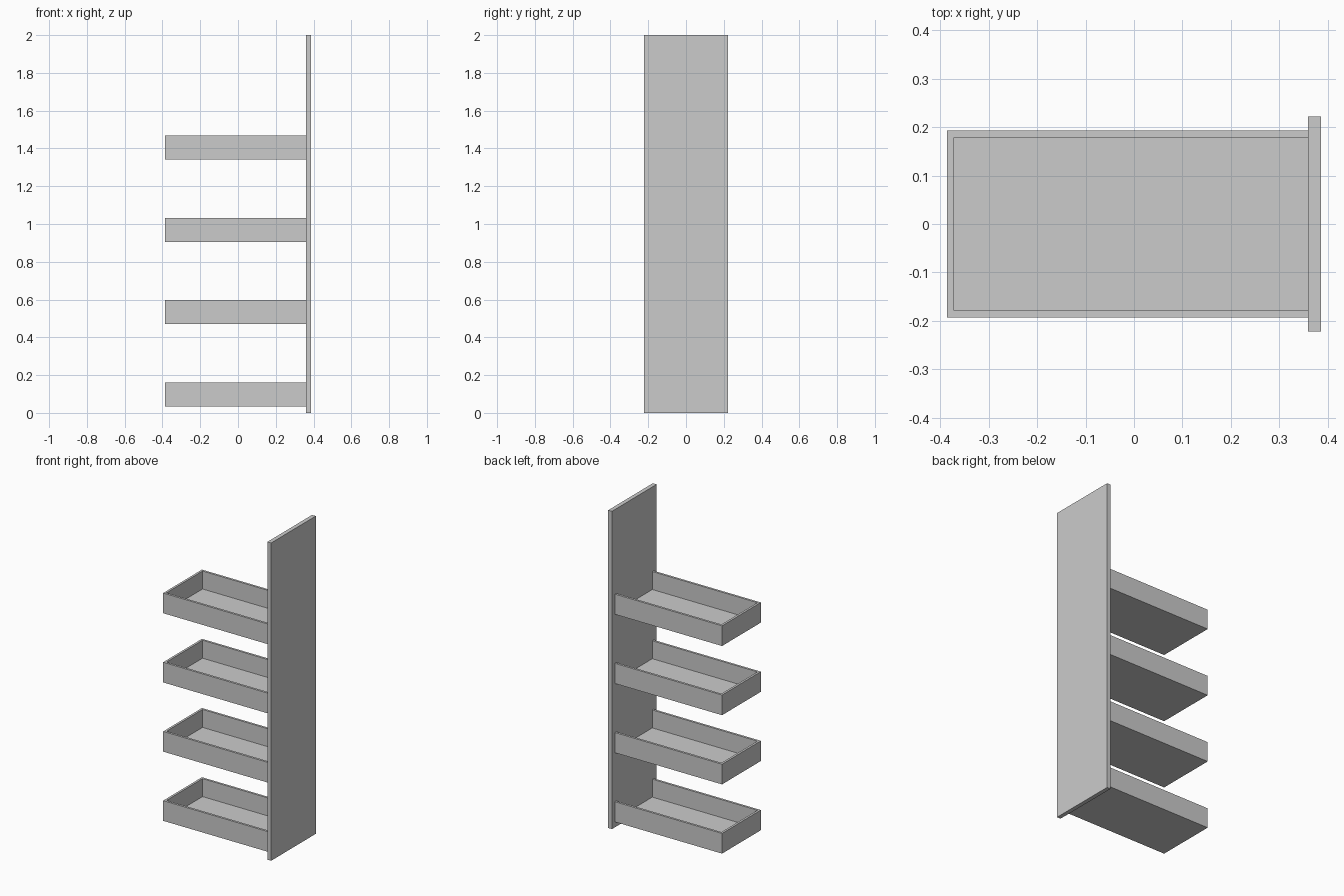
import bpy, bmesh
from mathutils import Matrix, Vector

if "Cube" in bpy.data.objects:
    bpy.data.objects.remove(bpy.data.objects["Cube"])

BOARD = 0.014                                   # tray board thickness


def box(name, lo, hi, open_sides=()):
    """Box between two corners; faces whose normal is in open_sides are removed."""
    lo, hi = Vector(lo), Vector(hi)
    bm = bmesh.new()
    bmesh.ops.create_cube(bm, size=1)
    bm.normal_update()
    gone = [f for f in bm.faces if any(f.normal.dot(Vector(d)) > 0.9 for d in open_sides)]
    bmesh.ops.delete(bm, geom=gone, context='FACES')
    bm.transform(Matrix.Translation((lo + hi) / 2) @ Matrix.Diagonal((*(hi - lo), 1)))
    mesh = bpy.data.meshes.new(name)
    bm.to_mesh(mesh)
    bm.free()
    obj = bpy.data.objects.new(name, mesh)
    bpy.context.collection.objects.link(obj)
    return obj


# Tall front panel of the pull-out
box("front_panel", (0.36, -0.222, 0), (0.386, 0.222, 2))

# Four shallow trays, open on top and where they butt against the panel
for i in range(4):
    z = 0.034 + i * 0.4355
    tray = box(f"tray_{i + 1}", (-0.386, -0.193, z), (0.36, 0.193, z + 0.127),
               open_sides=((0, 0, 1), (1, 0, 0)))
    solid = tray.modifiers.new("board_thickness", 'SOLIDIFY')
    solid.thickness = BOARD
    solid.offset = -1
    solid.use_even_offset = True
    solid.use_quality_normals = True
